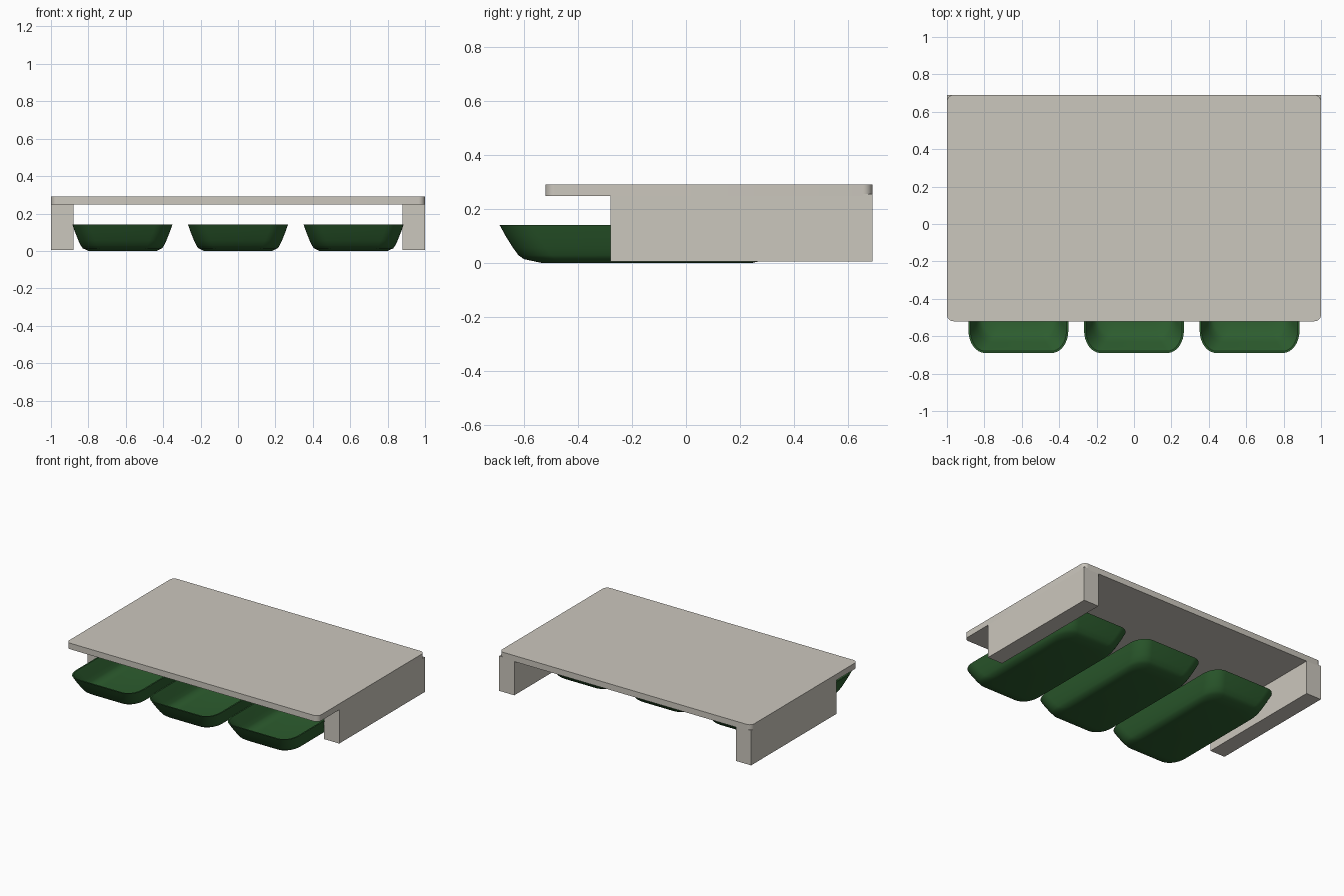
import bpy, bmesh, math

cube = bpy.data.objects.get("Cube")
if cube:
    bpy.data.objects.remove(cube, do_unlink=True)


def make_material(name, rgb):
    mat = bpy.data.materials.new(name)
    mat.use_nodes = True
    mat.diffuse_color = (*rgb, 1)
    mat.node_tree.nodes["Principled BSDF"].inputs["Base Color"].default_value = (*rgb, 1)
    return mat


stone = make_material("warm grey", (0.60, 0.57, 0.51))
green = make_material("dark green", (0.026, 0.11, 0.028))


def rounded_loop(bm, hx, hy, rx, ry, z, steps=8):
    """Rectangle with elliptical corners, as a ring of vertices."""
    ring = []
    for sx, sy, start in ((1, 1, 0), (-1, 1, 90), (-1, -1, 180), (1, -1, 270)):
        for i in range(steps + 1):
            a = math.radians(start + 90 * i / steps)
            ring.append(bm.verts.new((sx * (hx - rx) + rx * math.cos(a),
                                      sy * (hy - ry) + ry * math.sin(a), z)))
    return ring


def loft(name, sections, location, mat):
    """Skin a stack of rounded loops and cap both ends."""
    bm = bmesh.new()
    rings = [rounded_loop(bm, *s) for s in sections]
    for a, b in zip(rings, rings[1:]):
        for i in range(len(a)):
            j = (i + 1) % len(a)
            bm.faces.new((a[i], a[j], b[j], b[i]))
    bm.faces.new(rings[0])
    bm.faces.new(rings[-1])
    bmesh.ops.recalc_face_normals(bm, faces=bm.faces)
    mesh = bpy.data.meshes.new(name)
    bm.to_mesh(mesh)
    bm.free()
    obj = bpy.data.objects.new(name, mesh)
    obj.location = location
    mesh.materials.append(mat)
    bpy.context.collection.objects.link(obj)
    bpy.ops.object.select_all(action='DESELECT')
    obj.select_set(True)
    bpy.context.view_layer.objects.active = obj
    bpy.ops.object.shade_smooth_by_angle(angle=math.radians(30))
    return obj


# Table top with softly rounded corners
loft("top_panel", [(1, 0.605, 0.035, 0.035, z) for z in (0.247, 0.29)],
     (0, 0.085, 0), stone)

# Side supports
for side, x in (("left", 0.94), ("right", -0.94)):
    bpy.ops.mesh.primitive_cube_add(size=1, location=(x, 0.205, 0.13))
    leg = bpy.context.object
    leg.name = side + "_support"
    leg.scale = (0.12, 0.97, 0.25)
    leg.data.materials.append(stone)

# Trays: side inset, end inset and height, from the floor up to the rim
profile = [(0.085, 0.155, 0), (0.055, 0.09, 0.014), (0.045, 0.07, 0.028),
           (0.032, 0.05, 0.055), (0.014, 0.022, 0.1), (0, 0, 0.14)]
WALL = 0.01


def tray_section(dx, dy, z, wall=0):
    return (0.267 - dx - wall, 0.545 - dy - wall,
            0.09 - wall, 0.12 - wall, z)


outer = [tray_section(*p) for p in profile]
inner = [tray_section(dx, dy, z if z == 0.14 else z + WALL, WALL)
         for dx, dy, z in reversed(profile)]
for name, x in (("left", 0.618), ("middle", 0), ("right", -0.618)):
    loft(name + "_tray", outer + inner, (x, -0.145, 0), green)
